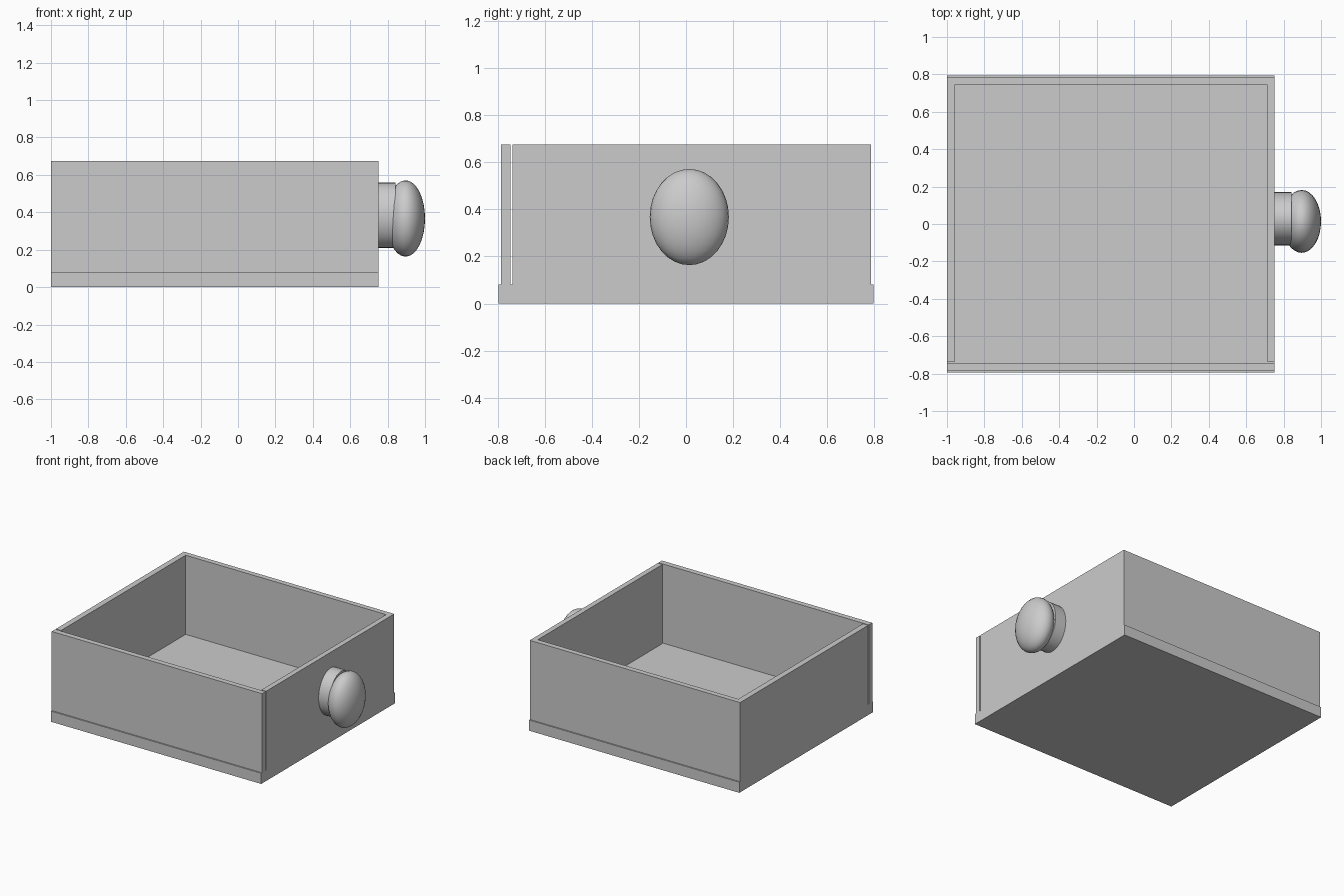
import bpy, bmesh
from math import pi

if "Cube" in bpy.data.objects:
    bpy.data.objects.remove(bpy.data.objects["Cube"])


def prism(name, outline, z0, z1):
    """Extrude a flat x/y outline (counter-clockwise) from z0 up to z1."""
    bm = bmesh.new()
    face = bm.faces.new([bm.verts.new((x, y, z0)) for x, y in outline])
    out = bmesh.ops.extrude_face_region(bm, geom=[face])
    top = [v for v in out["geom"] if isinstance(v, bmesh.types.BMVert)]
    bmesh.ops.translate(bm, vec=(0, 0, z1 - z0), verts=top)
    bmesh.ops.recalc_face_normals(bm, faces=bm.faces)
    mesh = bpy.data.meshes.new(name)
    bm.to_mesh(mesh)
    bm.free()
    obj = bpy.data.objects.new(name, mesh)
    bpy.context.collection.objects.link(obj)
    return obj


def rect(x0, x1, y0, y1):
    return [(x0, y0), (x1, y0), (x1, y1), (x0, y1)]


def smooth(obj, name):
    obj.name = name
    bpy.ops.object.transform_apply(location=False, rotation=True, scale=True)
    bpy.ops.object.shade_smooth_by_angle()


X0, X1 = -1.0, 0.75
FLOOR, RIM = 0.08, 0.675

# Drawer bottom, slightly wider than the walls
prism("drawer_bottom", rect(X0, X1, -0.795, 0.795), 0, FLOOR)

# Long side panel, separated from the other walls by a thin gap
prism("front_side_panel", rect(X0, X1, -0.785, -0.744), FLOOR, RIM)

# The other three walls form one U shape
Y0, Y1 = -0.736, 0.785
prism("u_shaped_walls", [
    (X0, Y0), (-0.957, Y0), (-0.957, 0.745), (0.711, 0.745),
    (0.711, Y0), (X1, Y0), (X1, Y1), (X0, Y1)], FLOOR, RIM)

# Knob stem: oval cylinder along x
bpy.ops.mesh.primitive_cylinder_add(vertices=32, radius=1, depth=0.09,
                                    location=(0.796, 0.028, 0.384),
                                    rotation=(0, pi / 2, 0))
stem = bpy.context.object
stem.scale = (0.175, 0.143, 1)
smooth(stem, "knob_stem")

# Knob cap: flattened ellipsoid
bpy.ops.mesh.primitive_uv_sphere_add(segments=32, ring_count=16, radius=1,
                                     location=(0.896, 0.014, 0.367))
cap = bpy.context.object
cap.scale = (0.104, 0.168, 0.204)
smooth(cap, "knob_cap")
